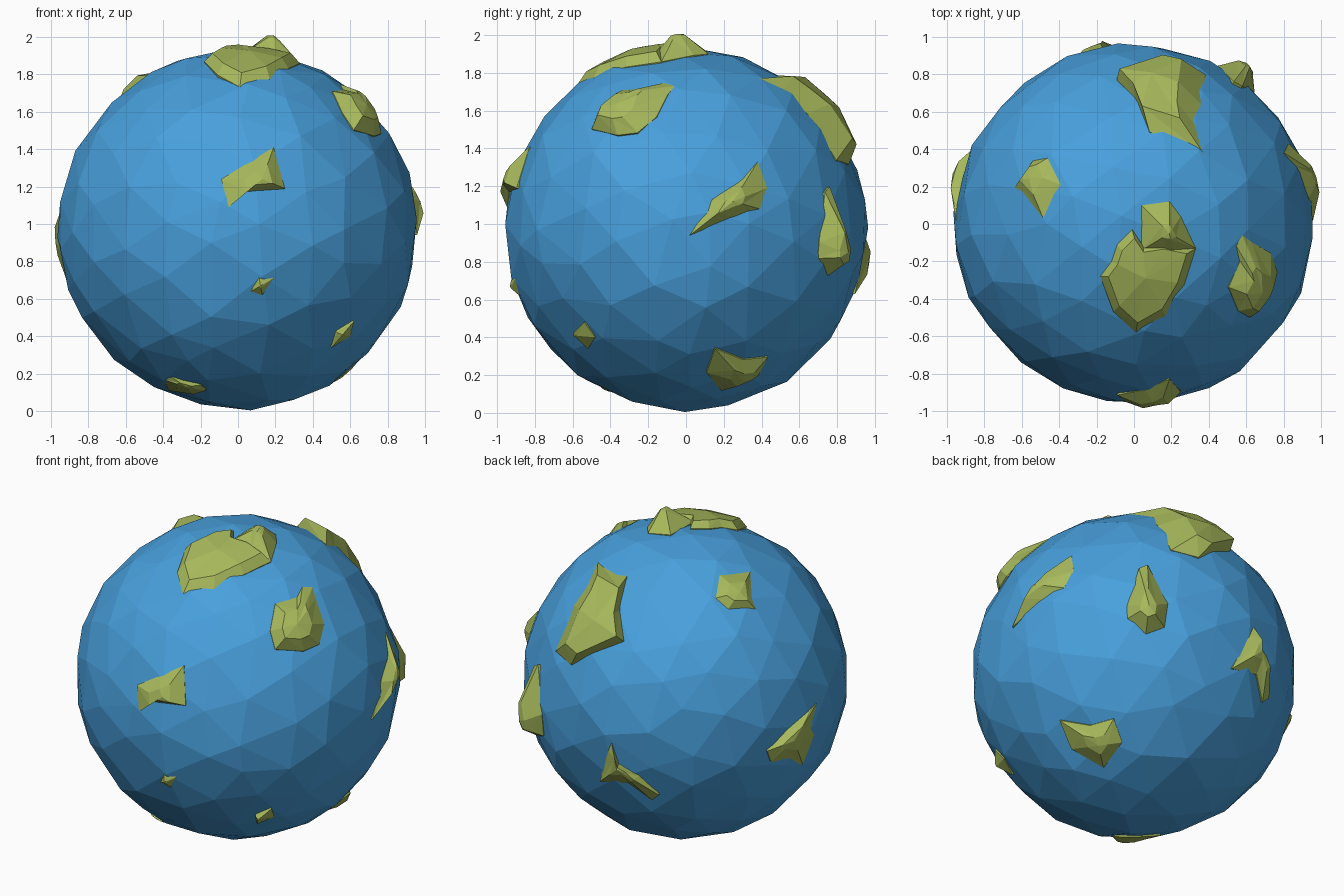
import bpy, bmesh, math, random
from mathutils import Vector, Euler

cube = bpy.data.objects.get("Cube")
if cube:
    bpy.data.objects.remove(cube, do_unlink=True)

random.seed(4)
CENTRE = Vector((0, 0, .97))
SEA = .965      # corner radius of the water
SHORE = .957    # radius of the land outlines


def material(name, colour):
    mat = bpy.data.materials.new(name)
    mat.use_nodes = True
    mat.diffuse_color = colour
    mat.node_tree.nodes["Principled BSDF"].inputs["Base Color"].default_value = colour
    return mat


def finish(bm, name, mat):
    bmesh.ops.recalc_face_normals(bm, faces=bm.faces)
    mesh = bpy.data.meshes.new(name)
    bm.to_mesh(mesh)
    bm.free()
    mesh.materials.append(mat)
    obj = bpy.data.objects.new(name, mesh)
    obj.location = CENTRE
    bpy.context.collection.objects.link(obj)
    return obj


water = material("ocean blue", (.065, .35, .72, 1))
grass = material("land green", (.39, .49, .107, 1))

# Water: faceted ball with uneven triangles
bm = bmesh.new()
bmesh.ops.create_icosphere(bm, subdivisions=3, radius=SEA)
turn = Euler((.62, .3, .4)).to_matrix()
for v in bm.verts:
    nudge = Vector([random.uniform(-.05, .05) for _ in range(3)])
    v.co = (turn @ v.co + nudge).normalized() * (SEA + random.uniform(-.008, .004))
finish(bm, "ocean", water)


def on_globe(azimuth, elevation, u, v, radius):
    """Point on a ball, given by flat offsets as seen from a direction."""
    a, e = math.radians(azimuth), math.radians(elevation)
    ahead = Vector((math.sin(a), -math.cos(a), 0))
    right = Vector((math.cos(a), math.sin(a), 0))
    toward = ahead * math.cos(e) + Vector((0, 0, math.sin(e)))
    up = toward.cross(right)
    depth = math.sqrt(max(radius ** 2 - u * u - v * v, 0))
    return (right * u + up * v + toward * depth).normalized() * radius


def land(name, facing, outline, peak, lift, shoulder):
    """Raised patch: sunken skirt, shore, shoulder ring and a peak."""
    bm = bmesh.new()
    top = bm.verts.new(on_globe(*facing, *peak, SHORE + lift))
    rings = [[], [], []]
    for u, v in outline:
        shore = on_globe(*facing, u, v, SHORE)
        su = peak[0] + (u - peak[0]) * shoulder
        sv = peak[1] + (v - peak[1]) * shoulder
        crest = on_globe(*facing, su, sv, SHORE + lift * random.uniform(.75, .95))
        for ring, co in zip(rings, (shore * .93, shore, crest)):
            ring.append(bm.verts.new(co))
    n = len(outline)
    for i in range(n):
        j = (i + 1) % n
        for low, high in zip(rings, rings[1:]):
            bm.faces.new((low[i], low[j], high[j]))
            bm.faces.new((low[i], high[j], high[i]))
        bm.faces.new((rings[2][i], rings[2][j], top))
    bm.faces.new(rings[0][::-1])
    finish(bm, name, grass)


FRONT, RIGHT, TOP = (0, 0), (90, 0), (0, 90)
FRONT_HIGH, BACK_HIGH, BACK_LOW = (35, 25), (215, 25), (140, -30)

# Land round the top
land("polar_land", TOP,
     [(-.18, -.28), (-.11, -.47), (.01, -.58), (.17, -.49), (.27, -.32), (.33, -.13),
      (.18, -.1), (.05, -.12), (-.01, -.03), (-.09, -.11), (-.12, -.2)],
     (.06, -.29), .045, .82)
land("polar_peak", TOP,
     [(.04, -.14), (.04, .1), (.19, .12), (.25, .04), (.33, -.13), (.2, -.17)],
     (.19, -.05), .098, .25)
land("back_land", BACK_HIGH,
     [(-.77, .15), (-.66, .42), (-.57, .57), (-.52, .69), (-.35, .59), (-.39, .39),
      (-.37, .21), (-.68, .07)],
     (-.54, .33), .085, .75)
land("left_upper_island", BACK_HIGH,
     [(.16, .46), (.2, .6), (.38, .62), (.41, .4), (.25, .4)],
     (.32, .5), .045, .5)
land("right_upper_land", FRONT_HIGH,
     [(.19, .27), (.22, .43), (.35, .47), (.38, .53), (.44, .53), (.46, .46),
      (.51, .31), (.48, .19), (.39, .15), (.22, .16)],
     (.35, .31), .07, .55)

# Land round the middle
land("front_land", FRONT,
     [(-.09, .27), (-.05, .12), (.01, .2), (.25, .22), (.19, .44), (.06, .36)],
     (.13, .27), .055, .45)
land("right_land", RIGHT,
     [(.02, -.03), (.14, .16), (.31, .28), (.38, .36), (.43, .22), (.39, .11), (.26, .07)],
     (.25, .15), .06, .35)
land("back_right_land", BACK_LOW,
     [(-.04, .42), (.03, .64), (.08, .66), (.2, .43), (.18, .29), (.07, .25), (-.04, .34)],
     (.09, .42), .1, .4)
land("back_hook_land", BACK_HIGH,
     [(-.51, -.62), (-.46, -.44), (-.44, -.39), (-.4, -.52), (-.28, -.59), (-.16, -.7),
      (-.2, -.73), (-.34, -.63)],
     (-.41, -.55), .045, .4)
land("left_land", BACK_HIGH,
     [(.48, -.44), (.61, -.31), (.74, -.19), (.77, -.16), (.76, -.34), (.69, -.52), (.5, -.5)],
     (.64, -.38), .05, .4)

# Land round the bottom
land("right_lower_land", BACK_LOW,
     [(-.44, -.26), (-.26, -.29), (-.12, -.25), (-.07, -.39), (-.18, -.54), (-.37, -.43)],
     (-.21, -.41), .045, .4)
land("front_islet", FRONT,
     [(.07, -.33), (.11, -.24), (.19, -.26), (.13, -.35)],
     (.12, -.3), .03, .2)
land("front_right_islet", FRONT,
     [(.5, -.63), (.53, -.55), (.62, -.49), (.6, -.57)],
     (.56, -.56), .035, .2)
land("bottom_land", FRONT,
     [(-.4, -.8), (-.35, -.79), (-.2, -.83), (-.17, -.86), (-.24, -.88), (-.37, -.86)],
     (-.28, -.84), .03, .4)
